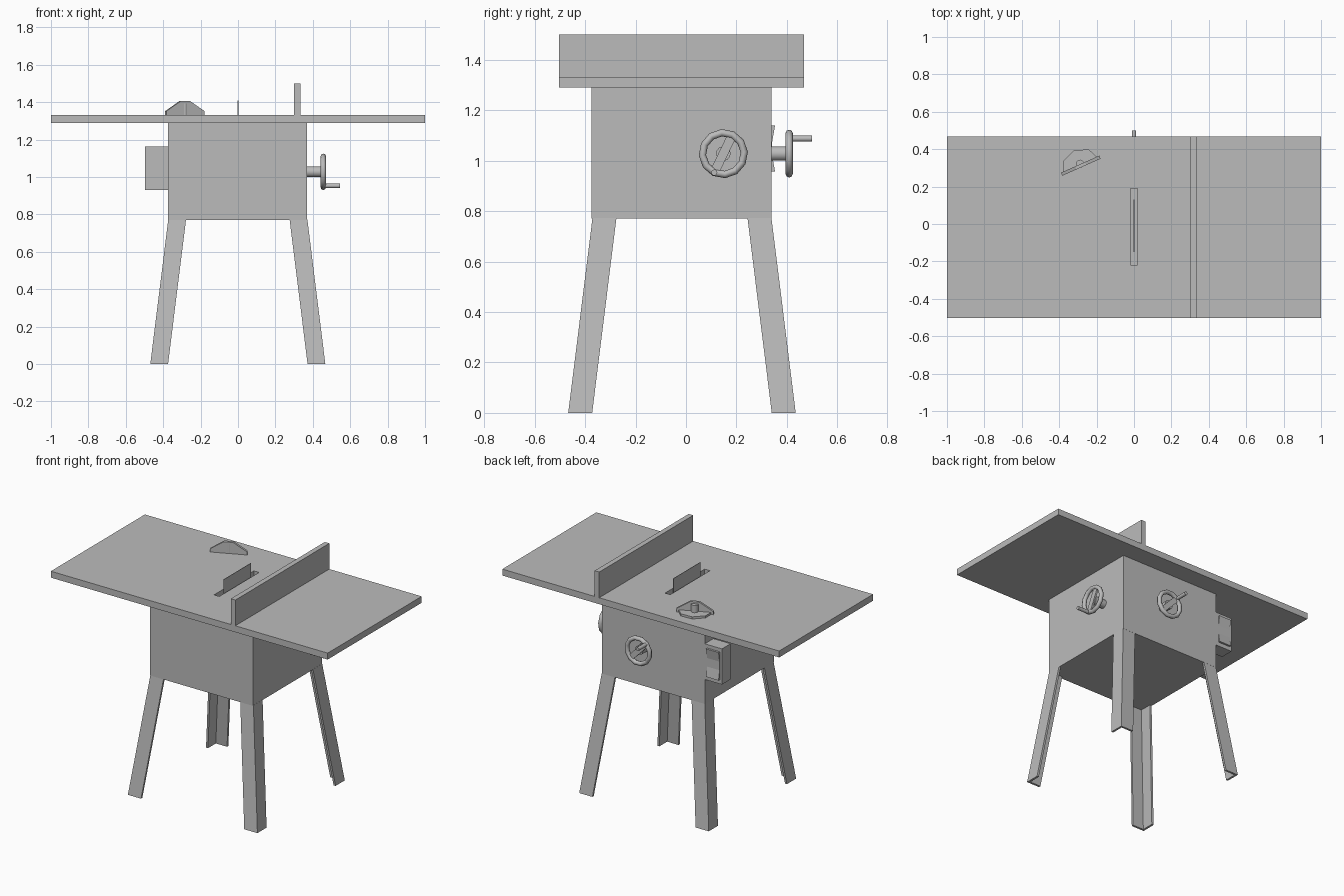
import bpy, bmesh, math
from mathutils import Matrix, Vector

if "Cube" in bpy.data.objects:
    bpy.data.objects.remove(bpy.data.objects["Cube"], do_unlink=True)

grey = bpy.data.materials.new("plain grey")
grey.use_nodes = True
GREY = (0.5, 0.5, 0.5, 1)
grey.diffuse_color = GREY
grey.node_tree.nodes["Principled BSDF"].inputs["Base Color"].default_value = GREY


def finish(name, bm, matrix=None):
    bmesh.ops.recalc_face_normals(bm, faces=bm.faces[:])
    mesh = bpy.data.meshes.new(name)
    bm.to_mesh(mesh)
    bm.free()
    mesh.materials.append(grey)
    obj = bpy.data.objects.new(name, mesh)
    bpy.context.collection.objects.link(obj)
    if matrix is not None:
        obj.matrix_world = matrix
    return obj


def smooth(obj):
    bpy.ops.object.select_all(action='DESELECT')
    obj.select_set(True)
    bpy.context.view_layer.objects.active = obj
    bpy.ops.object.shade_smooth_by_angle(angle=math.radians(50))


def box(name, x, y, z, matrix=None):
    bm = bmesh.new()
    bmesh.ops.create_cube(bm, size=1)
    for v in bm.verts:
        v.co = [(a + b) / 2 + c * (b - a) for (a, b), c in zip((x, y, z), v.co)]
    return finish(name, bm, matrix)


def loft(name, lower, upper, matrix=None):
    """Solid between two matching outlines."""
    bm = bmesh.new()
    low = [bm.verts.new(p) for p in lower]
    top = [bm.verts.new(p) for p in upper]
    bm.faces.new(low)
    bm.faces.new(top)
    n = len(low)
    for i in range(n):
        j = (i + 1) % n
        bm.faces.new((low[i], low[j], top[j], top[i]))
    return finish(name, bm, matrix)


def rod(name, radius, z0, z1, matrix, x=0, sides=12):
    bm = bmesh.new()
    bmesh.ops.create_cone(bm, cap_ends=True, segments=sides, radius1=radius, radius2=radius,
                          depth=z1 - z0, matrix=Matrix.Translation((x, 0, (z0 + z1) / 2)))
    smooth(finish(name, bm, matrix))


# Table top with blade slot
table = box("table_top", (-1, 1), (-0.503, 0.467), (1.29, 1.332))
cutter = box("slot_cutter", (-0.019, 0.019), (-0.22, 0.19), (1.2, 1.4))
cut = table.modifiers.new("slot", 'BOOLEAN')
cut.operation = 'DIFFERENCE'
cut.solver = 'EXACT'
cut.object = cutter
cutter.hide_render = True
cutter.hide_viewport = True

box("saw_blade", (-0.0015, 0.0015), (-0.15, 0.13), (1.25, 1.41))
box("rip_fence", (0.3, 0.333), (-0.503, 0.467), (1.332, 1.5))
box("cabinet", (-0.374, 0.37), (-0.375, 0.34), (0.77, 1.29))

# Splayed angle-iron legs
W, T, SPLAY, LEG_TOP = 0.095, 0.014, 0.096, 0.772
angle = [(0, 0), (W, 0), (W, T), (T, T), (T, W), (0, W)]
for sx, side in ((-1, "right"), (1, "left")):
    for sy, end in ((-1, "front"), (1, "back")):
        def outline(grow, z):
            return [(sx * (0.372 + grow - a) - 0.001, sy * (0.355 + grow - b) - 0.016, z)
                    for a, b in angle]
        loft(f"{end}_{side}_leg", outline(SPLAY, 0), outline(0, LEG_TOP))


# Hand wheels: local z is the axle, local x points at the crank handle
def hand_wheel(name, base, axis, toward, ring_z, end_z):
    a = Vector(axis)
    u = Vector(toward).normalized()
    m = Matrix((u, a.cross(u), a)).transposed().to_4x4()
    m.translation = base
    R, r, N, M = 0.083, 0.0145, 12, 8
    bm = bmesh.new()
    rings = []
    for i in range(N):
        p = 2 * math.pi * i / N
        rings.append([bm.verts.new(((R + r * math.cos(q)) * math.cos(p),
                                    (R + r * math.cos(q)) * math.sin(p),
                                    ring_z + r * math.sin(q)))
                      for q in (2 * math.pi * k / M for k in range(M))])
    for i in range(N):
        s, t = rings[i], rings[(i + 1) % N]
        for k in range(M):
            bm.faces.new((s[k], t[k], t[(k + 1) % M], s[(k + 1) % M]))
    smooth(finish(name + "_rim", bm, m))
    rod(name + "_axle", 0.029, -0.01, ring_z - 0.004, m)
    box(name + "_spoke", (-R, R), (-0.018, 0.018), (ring_z - 0.007, ring_z + 0.005), m)
    rod(name + "_handle", 0.012, ring_z, end_z, m, x=R)


hand_wheel("side_wheel", (0.37, 0.148, 1.028), (1, 0, 0), (0, -0.037, -0.077), 0.086, 0.175)
hand_wheel("back_wheel", (0.058, 0.34, 1.028), (0, 1, 0), (-0.058, 0, 0.06), 0.069, 0.159)

# Switch box with a concave rocker on its back face
box("switch_box", (-0.498, -0.37), (0.25, 0.34), (0.93, 1.163))
rocker = [(0.33, 0.957), (0.353, 0.957), (0.342, 1.02), (0.342, 1.076), (0.353, 1.14), (0.33, 1.14)]
loft("switch_rocker", [(-0.482, y, z) for y, z in rocker], [(-0.392, y, z) for y, z in rocker])

# Mitre gauge: half-octagon base, upright face and knob
place = Matrix.Translation((-0.383, 0.258, 1.332)) @ Matrix.Rotation(math.radians(24), 4, 'Z')
L, C = 0.224, 0.112
half = [(C + 0.105 * math.cos(i * math.pi / 4), 0.1 * math.sin(i * math.pi / 4)) for i in range(5)]
loft("gauge_base", [(x, y, 0) for x, y in half], [(x, y, 0.014) for x, y in half], place)
face = [(0, 0), (L, 0), (L, 0.02), (0.14, 0.074), (0.084, 0.074), (0, 0.02)]
loft("gauge_face", [(x, 0, z) for x, z in face], [(x, 0.018, z) for x, z in face], place)
rod("gauge_knob", 0.022, 0, 0.062, place @ Matrix.Translation((C, 0.02, 0)), sides=12)
